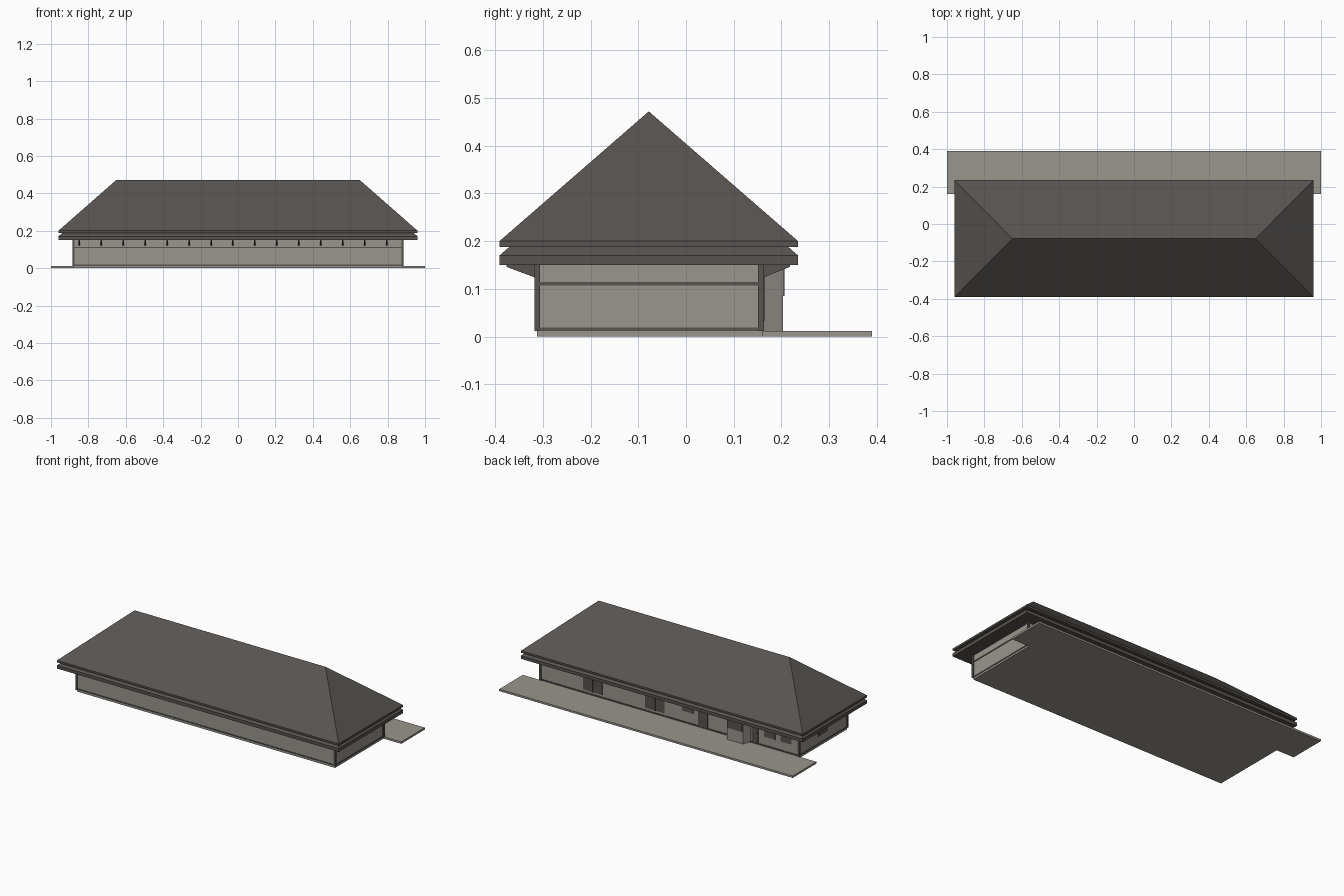
import bpy, bmesh

if "Cube" in bpy.data.objects:
    bpy.data.objects.remove(bpy.data.objects["Cube"])


def material(name, colour):
    m = bpy.data.materials.new(name)
    m.use_nodes = True
    m.diffuse_color = (*colour, 1)
    m.node_tree.nodes["Principled BSDF"].inputs["Base Color"].default_value = (*colour, 1)
    return m


DARK = material("dark slate", (0.095, 0.088, 0.083))
LIGHT = material("light stone", (0.32, 0.3, 0.27))


def loft(name, mat, rings):
    """Closed solid through rings that have the same number of points."""
    bm = bmesh.new()
    loops = [[bm.verts.new(p) for p in ring] for ring in rings]
    n = len(loops[0])
    for a, b in zip(loops, loops[1:]):
        for i in range(n):
            j = (i + 1) % n
            bm.faces.new((a[i], a[j], b[j], b[i]))
    bm.faces.new(loops[0][::-1])
    bm.faces.new(loops[-1])
    bmesh.ops.remove_doubles(bm, verts=bm.verts, dist=0.0001)
    bmesh.ops.recalc_face_normals(bm, faces=bm.faces)
    mesh = bpy.data.meshes.new(name)
    bm.to_mesh(mesh)
    bm.free()
    mesh.materials.append(mat)
    ob = bpy.data.objects.new(name, mesh)
    bpy.context.collection.objects.link(ob)
    return ob


def rect(x0, x1, y0, y1, z):
    return [(x0, y0, z), (x1, y0, z), (x1, y1, z), (x0, y1, z)]


def box(name, mat, x0, x1, y0, y1, z0, z1):
    return loft(name, mat, [rect(x0, x1, y0, y1, z0), rect(x0, x1, y0, y1, z1)])


# Main extents
X, FRONT, BACK = 0.88, -0.312, 0.157
FLOOR, EAVE = 0.012, 0.15
T = 0.006

# Floor, rear terrace and walls
box("floor", LIGHT, -X, X, FRONT, 0.16, 0, FLOOR)
box("terrace", LIGHT, -1, 1, 0.16, 0.39, 0, FLOOR)
box("walls", LIGHT, -X, X, FRONT, BACK, FLOOR, EAVE)

# Corner posts and horizontal rails
for sx in (-1, 1):
    for y in (FRONT, BACK):
        x = sx * X
        box("corner_post", DARK, x - T, x + T, y - T, y + T, FLOOR, EAVE)
for name, z0, z1 in (("base_rail", FLOOR, 0.019), ("middle_rail", 0.107, 0.114)):
    for y in (FRONT, BACK):
        box(name, DARK, -X, X, y - T / 2, y + T / 2, z0, z1)
    for x in (-X, X):
        box(name, DARK, x - T / 2, x + T / 2, FRONT, BACK, z0, z1)

# Two stacked roofs: a low skirt and the tall hip
RX, RF, RB, RIDGE = 0.96, -0.391, 0.235, -0.078
loft("lower_roof", DARK, [
    rect(-RX, RX, RF, RB, EAVE),
    rect(-RX, RX, RF, RB, 0.17),
    rect(-RX + 0.023, RX - 0.023, RF + 0.023, RB - 0.023, 0.19)])
loft("upper_eave", DARK, [rect(-RX, RX, RF, RB, 0.188), rect(-RX, RX, RF, RB, 0.2)])
bm = bmesh.new()
base = [bm.verts.new(p) for p in rect(-RX, RX, RF, RB, 0.2)]
left, right = (bm.verts.new((x, RIDGE, 0.472)) for x in (-0.65, 0.65))
for face in ((base[0], base[1], right, left), (base[1], base[2], right),
             (base[2], base[3], left, right), (base[3], base[0], left), base[::-1]):
    bm.faces.new(face)
mesh = bpy.data.meshes.new("hip_roof")
bm.to_mesh(mesh)
bm.free()
mesh.materials.append(DARK)
bpy.context.collection.objects.link(bpy.data.objects.new("hip_roof", mesh))

# Rafter brackets under the long eaves
for i in range(15):
    x = -0.848 + i * 0.1173
    for wall, reach in ((FRONT, -0.064), (BACK, 0.061)):
        side = [(wall, EAVE), (wall + reach, EAVE), (wall + reach, 0.146), (wall, 0.122)]
        loft("rafter_bracket", DARK,
             [[(x + d, y, z) for y, z in side] for d in (-0.004, 0.004)])

# Bay on the rear wall, with a window band above its sill
def bay(x0, x1, depth, z):
    return [(x0, BACK, z), (x0 + 0.02, depth, z), (x1 - 0.02, depth, z), (x1, BACK, z)]


loft("bay", LIGHT, [bay(-0.55, -0.4, 0.203, z) for z in (FLOOR, EAVE)])
box("bay_window", DARK, -0.527, -0.423, 0.2, 0.206, 0.085, 0.148)


# Rear openings: start, end, sill
def opening(name, x0, x1, z0, z1=0.108):
    box(name, DARK, x0, x1, BACK - 0.002, BACK + 0.004, z0, z1)


for x in (0.46, 0.035):
    opening("wide_window", x, x + 0.13, 0.033, 0.125)
    box("window_mullion", DARK, x + 0.061, x + 0.069, BACK, BACK + 0.007, 0.033, 0.125)
opening("door", -0.26, -0.195, 0.02)
opening("door", -0.605, -0.56, 0.02)
box("door_handle", DARK, -0.6, -0.592, BACK, BACK + 0.008, 0.077, 0.084)
for x, z in ((-0.16, 0.083), (-0.72, 0.072), (-0.83, 0.072)):
    opening("small_window", x, x + 0.075, z)

# End wall window
box("end_window", DARK, -X - 0.004, -X + 0.002, -0.12, -0.03, 0.063, 0.108)
